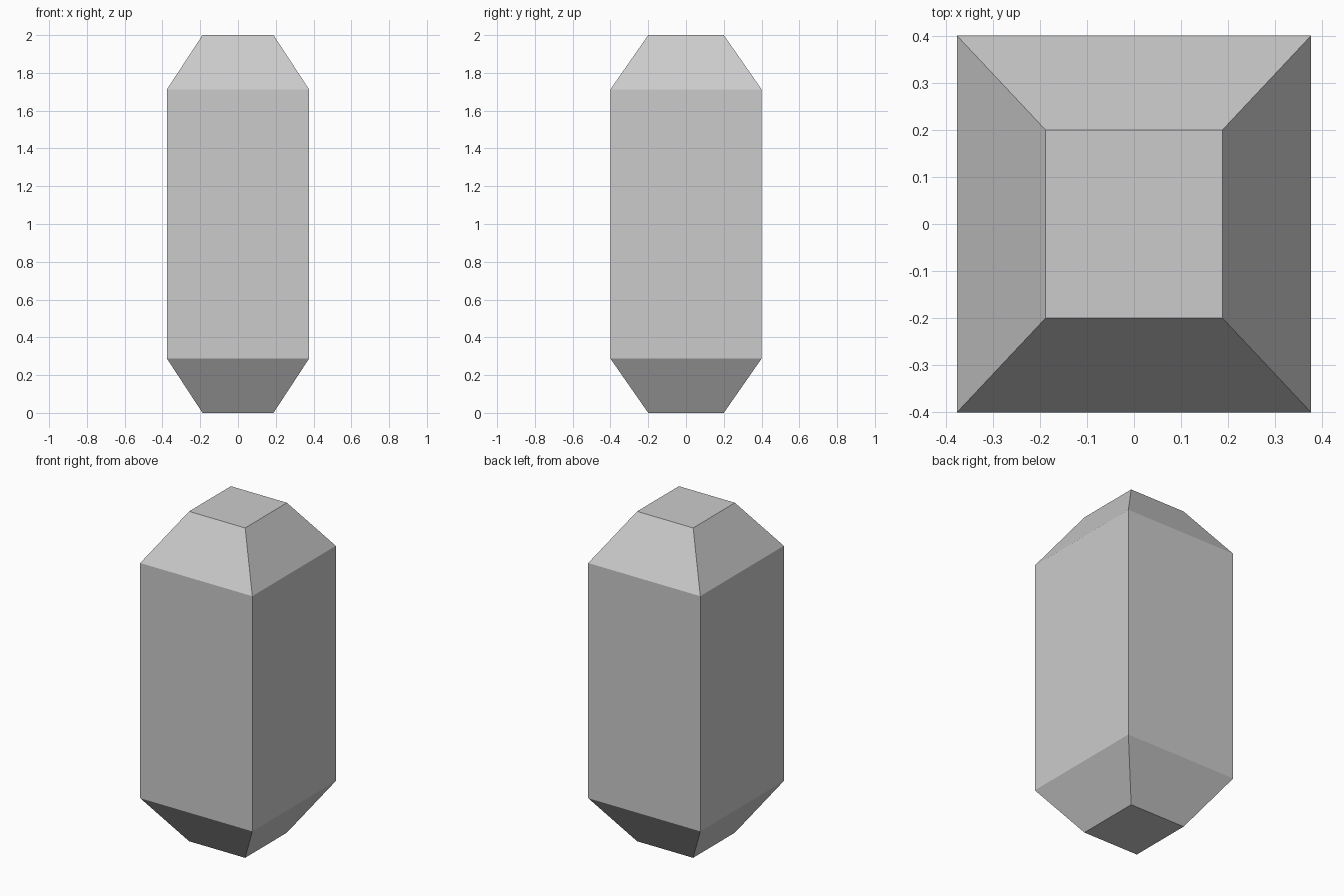
import bpy, bmesh

if "Cube" in bpy.data.objects:
    bpy.data.objects.remove(bpy.data.objects["Cube"])

HALF_X, HALF_Y = 0.376, 0.4
# (height, scale of the cross-section) from bottom to top
PROFILE = [(0.0, 0.5), (0.287, 1.0), (1.713, 1.0), (2.0, 0.5)]

bm = bmesh.new()

# Stacked rectangular rings
rings = []
for z, s in PROFILE:
    rings.append([bm.verts.new((sx * HALF_X * s, sy * HALF_Y * s, z))
                  for sx, sy in ((-1, -1), (1, -1), (1, 1), (-1, 1))])

# Side walls and tapered ends
for low, high in zip(rings, rings[1:]):
    for i in range(4):
        j = (i + 1) % 4
        bm.faces.new((low[i], low[j], high[j], high[i]))

# Flat caps
bm.faces.new(rings[0][::-1])
bm.faces.new(rings[-1])
bmesh.ops.recalc_face_normals(bm, faces=bm.faces)

mesh = bpy.data.meshes.new("tapered_block")
bm.to_mesh(mesh)
bm.free()
block = bpy.data.objects.new("tapered_block", mesh)
bpy.context.collection.objects.link(block)
